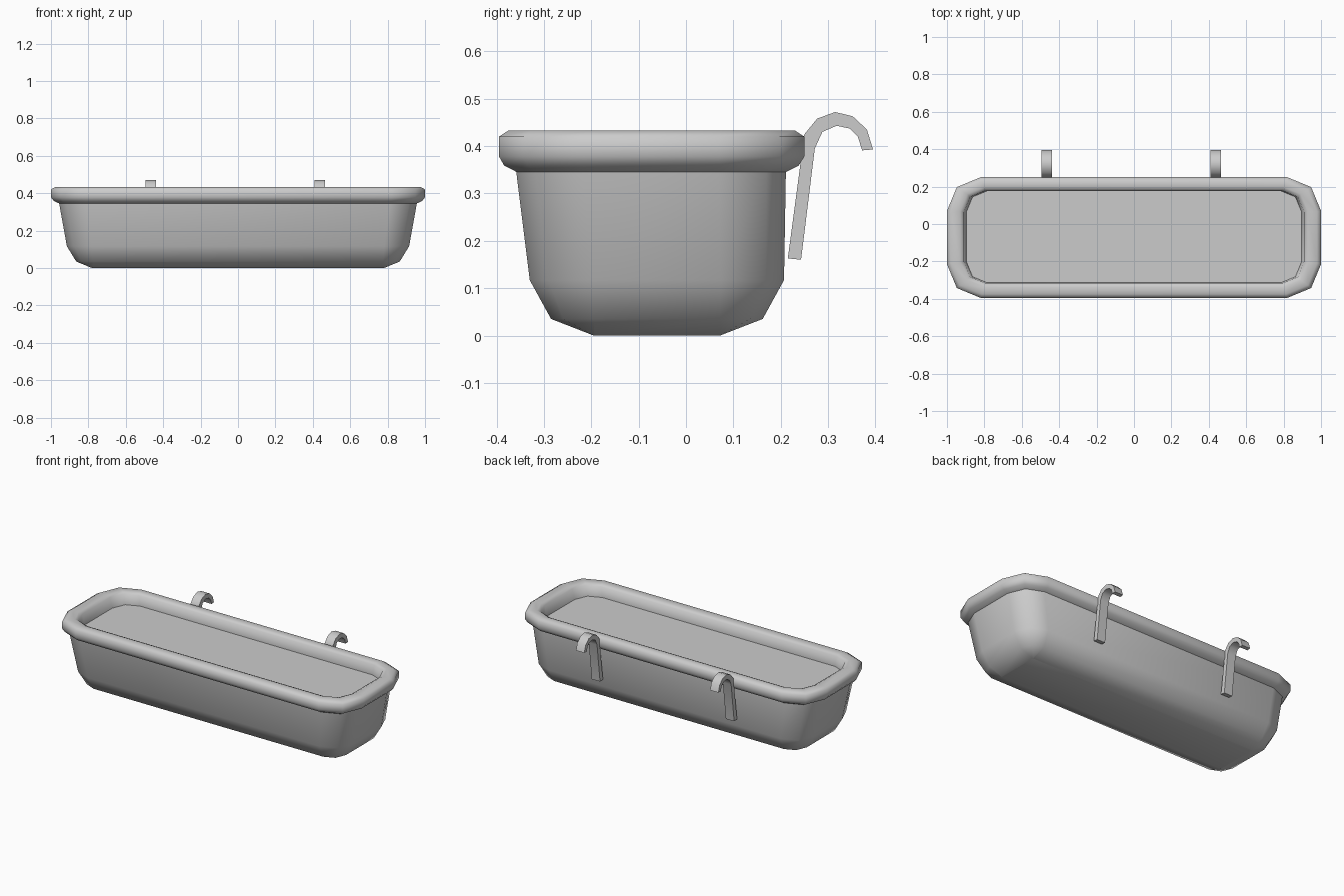
import bpy, bmesh
from math import cos, sin, pi

if "Cube" in bpy.data.objects:
    bpy.data.objects.remove(bpy.data.objects["Cube"])


def finish(bm, name, angle):
    bmesh.ops.remove_doubles(bm, verts=bm.verts, dist=0.0005)
    bmesh.ops.recalc_face_normals(bm, faces=bm.faces)
    me = bpy.data.meshes.new(name)
    bm.to_mesh(me)
    bm.free()
    ob = bpy.data.objects.new(name, me)
    bpy.context.collection.objects.link(ob)
    bpy.ops.object.select_all(action='DESELECT')
    ob.select_set(True)
    bpy.context.view_layer.objects.active = ob
    bpy.ops.object.shade_smooth_by_angle(angle=angle)
    return ob


def ring(bm, x, y0, y1, r, z):
    """Rectangle with two-segment rounded corners."""
    corners = [(x - r, y1 - r), (r - x, y1 - r), (r - x, y0 + r), (x - r, y0 + r)]
    return [bm.verts.new((cx + r * cos((q + s / 2) * pi / 2),
                          cy + r * sin((q + s / 2) * pi / 2), z))
            for q, (cx, cy) in enumerate(corners) for s in range(3)]


def loft(name, sections, cap_start=False, cap_end=False, closed=False, angle=1.1):
    bm = bmesh.new()
    loops = [ring(bm, *s) for s in sections]
    pairs = list(zip(loops, loops[1:]))
    if closed:
        pairs.append((loops[-1], loops[0]))
    for a, b in pairs:
        for i in range(len(a)):
            j = (i + 1) % len(a)
            bm.faces.new((a[i], a[j], b[j], b[i]))
    if cap_start:
        bm.faces.new(loops[0])
    if cap_end:
        bm.faces.new(loops[-1])
    return finish(bm, name, angle)


# Tapered trough with rounded bottom edges: x, y front, y back, corner radius, z
loft("planter_body", [
    (0.780, -0.195, 0.072, 0.002, 0.0),
    (0.865, -0.285, 0.162, 0.090, 0.035),
    (0.915, -0.330, 0.207, 0.133, 0.117),
    (0.957, -0.359, 0.211, 0.142, 0.350),
], cap_start=True)

# Rolled rim, outside to inside, ending at the soil
loft("planter_rim", [
    (0.955, -0.357, 0.211, 0.140, 0.345),
    (0.985, -0.384, 0.238, 0.168, 0.359),
    (1.000, -0.395, 0.250, 0.180, 0.378),
    (1.000, -0.395, 0.250, 0.180, 0.420),
    (0.978, -0.375, 0.230, 0.165, 0.433),
    (0.930, -0.337, 0.198, 0.130, 0.433),
    (0.910, -0.316, 0.178, 0.115, 0.423),
    (0.895, -0.314, 0.177, 0.110, 0.360),
])

# Soil surface
loft("soil", [(0.896, -0.315, 0.178, 0.110, 0.360)], cap_start=True)

# Hanging hooks: (outer y, z, inner y, z) along the strip
HOOK = [(0.215, 0.163, 0.243, 0.160), (0.250, 0.425, 0.272, 0.395),
        (0.277, 0.458, 0.288, 0.430), (0.315, 0.472, 0.318, 0.443),
        (0.352, 0.463, 0.346, 0.437), (0.382, 0.435, 0.363, 0.420),
        (0.395, 0.393, 0.372, 0.391)]
for name, cx in (("left_hook", -0.467), ("right_hook", 0.438)):
    bm = bmesh.new()
    h = 0.028
    secs = [[bm.verts.new(p) for p in ((cx - h, a, b), (cx + h, a, b),
                                       (cx + h, c, d), (cx - h, c, d))]
            for a, b, c, d in HOOK]
    for s, t in zip(secs, secs[1:]):
        for i in range(4):
            j = (i + 1) % 4
            bm.faces.new((s[i], s[j], t[j], t[i]))
    bm.faces.new(secs[0])
    bm.faces.new(secs[-1])
    finish(bm, name, 0.9)
